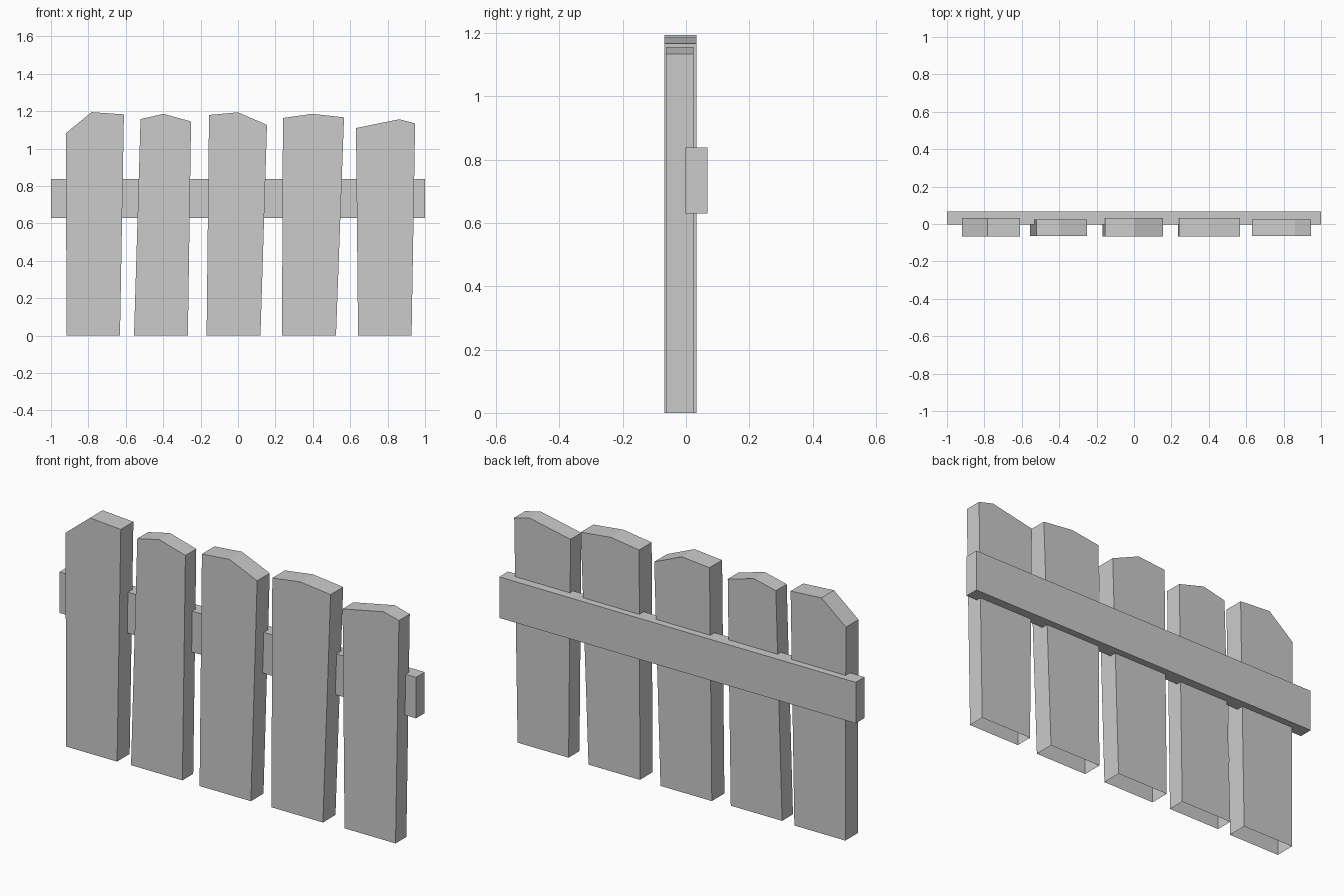
import bpy, bmesh

if "Cube" in bpy.data.objects:
    bpy.data.objects.remove(bpy.data.objects["Cube"])


def make_object(name, bm):
    mesh = bpy.data.meshes.new(name)
    bm.to_mesh(mesh)
    bm.free()
    obj = bpy.data.objects.new(name, mesh)
    bpy.context.collection.objects.link(obj)
    return obj


def prism(name, profile, y0, y1, open_edge=None):
    """Extrude an x/z outline (counter-clockwise from the front) along y."""
    bm = bmesh.new()
    front = [bm.verts.new((x, y0, z)) for x, z in profile]
    back = [bm.verts.new((x, y1, z)) for x, z in profile]
    bm.faces.new(front)
    bm.faces.new(back[::-1])
    n = len(profile)
    for i in range(n):
        if i != open_edge:
            j = (i + 1) % n
            bm.faces.new((front[j], front[i], back[i], back[j]))
    return make_object(name, bm)


# Pickets: bottom left x, bottom right x, right shoulder, peak, left shoulder, y range
THICK, THIN = (-0.068, 0.033), (-0.063, 0.024)
pickets = [
    (-0.917, -0.631, (-0.610, 1.183), (-0.783, 1.195), (-0.920, 1.083), THICK),
    (-0.556, -0.268, (-0.251, 1.145), (-0.398, 1.186), (-0.521, 1.158), THIN),
    (-0.168, 0.120, (0.155, 1.127), (0.000, 1.194), (-0.155, 1.180), THICK),
    (0.235, 0.524, (0.567, 1.167), (0.398, 1.186), (0.240, 1.164), THICK),
    (0.642, 0.928, (0.947, 1.135), (0.862, 1.157), (0.631, 1.110), THIN),
]
for i, (left, right, shoulder_r, peak, shoulder_l, (y0, y1)) in enumerate(pickets, 1):
    outline = [(left, 0), (right, 0), shoulder_r, peak, shoulder_l]
    prism(f"picket_{i}", outline, y0, y1, open_edge=0)  # undersides are open

# Back rail
prism("back_rail", [(-1, 0.63), (1, 0.63), (1, 0.838), (-1, 0.838)], -0.002, 0.068)
